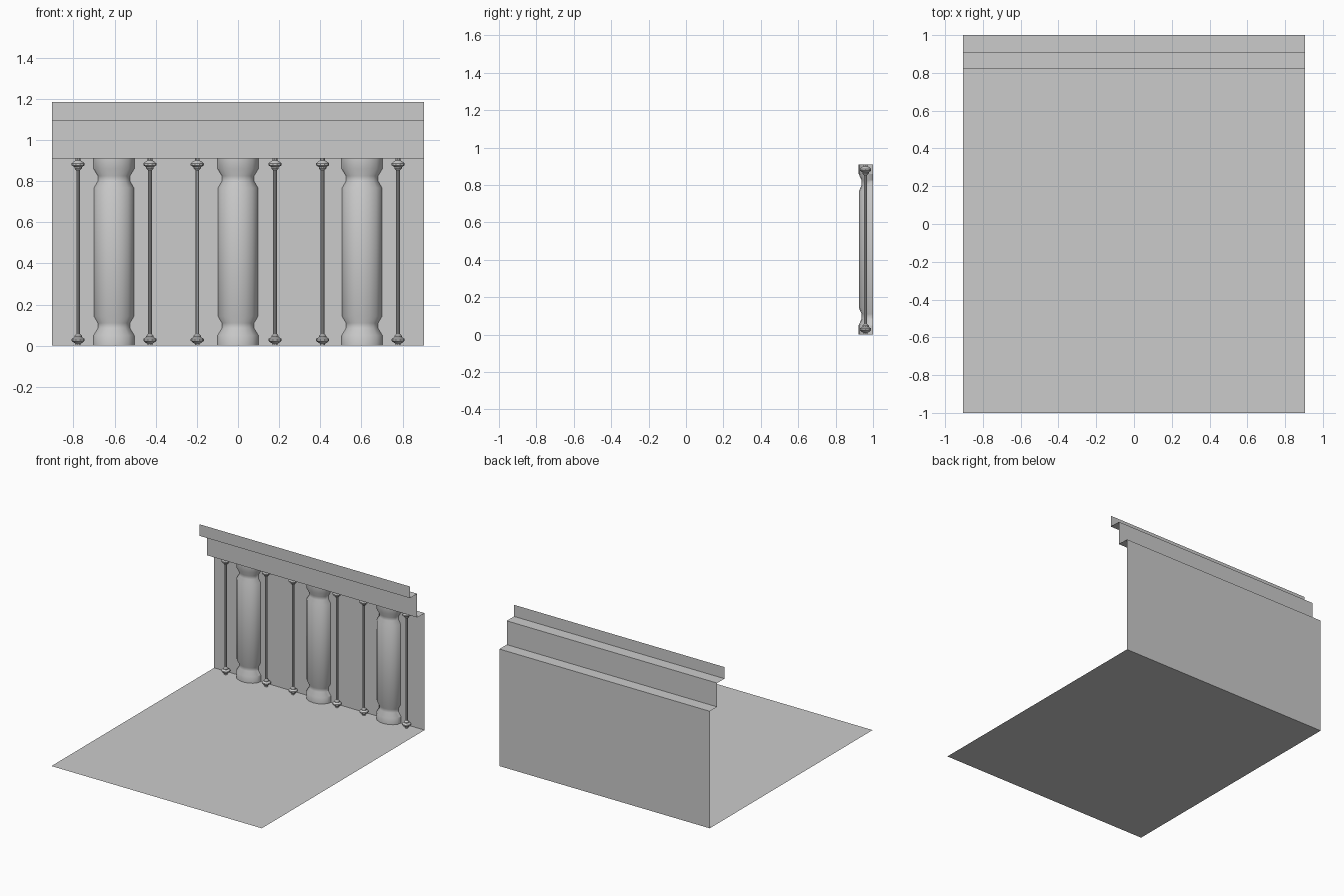
import bpy, math

cube = bpy.data.objects.get("Cube")
if cube:
    bpy.data.objects.remove(cube, do_unlink=True)

grey = bpy.data.materials.new("plain grey")
grey.use_nodes = True
colour = (0.6, 0.6, 0.6, 1)
grey.diffuse_color = colour
grey.node_tree.nodes["Principled BSDF"].inputs["Base Color"].default_value = colour

HALF_WIDTH = 0.905
WALL_Y = 1.0
WALL_TOP = 0.91


def make(name, verts, faces, location=(0, 0, 0), smooth=False):
    mesh = bpy.data.meshes.new(name)
    mesh.from_pydata(verts, [], faces)
    mesh.materials.append(grey)
    obj = bpy.data.objects.new(name, mesh)
    obj.location = location
    bpy.context.collection.objects.link(obj)
    if smooth:
        bpy.ops.object.select_all(action="DESELECT")
        obj.select_set(True)
        bpy.context.view_layer.objects.active = obj
        bpy.ops.object.shade_smooth_by_angle(angle=math.radians(30))
    return obj


def sheet(name, path):
    """Extrude a (y, z) path across the full width as a thin sheet."""
    verts = [(x, y, z) for y, z in path for x in (-HALF_WIDTH, HALF_WIDTH)]
    faces = [(2 * i, 2 * i + 1, 2 * i + 3, 2 * i + 2) for i in range(len(path) - 1)]
    return make(name, verts, faces)


def turned(name, lower, location, segments, sweep, depth=1.0):
    """Revolve a (radius, z) half profile, mirrored about mid height."""
    profile = lower + [(r, WALL_TOP - z) for r, z in reversed(lower)]
    n = segments + 1 if sweep < math.tau else segments
    verts = []
    for r, z in profile:
        for i in range(n):
            a = math.pi + sweep * i / segments
            verts.append((r * math.cos(a), r * depth * math.sin(a), z))
    faces = []
    for k in range(len(profile) - 1):
        for i in range(segments):
            j = (i + 1) % n
            faces.append((k * n + i, k * n + j, (k + 1) * n + j, (k + 1) * n + i))
    return make(name, verts, faces, location, smooth=True)


# Ground, wall and stepped cornice
sheet("floor", [(-1, 0), (WALL_Y, 0)])
sheet("wall", [(WALL_Y, 0), (WALL_Y, WALL_TOP)])
sheet("cornice", [(WALL_Y, WALL_TOP), (0.91, WALL_TOP), (0.91, 1.095),
                  (0.82, 1.095), (0.82, 1.185)])

# Flattened half columns against the wall
column = [(0.099, 0), (0.099, 0.05), (0.078, 0.085), (0.078, 0.11), (0.097, 0.143)]
for x, side in ((-0.603, "right"), (0, "middle"), (0.603, "left")):
    turned(side + "_half_column", column, (x, WALL_Y, 0), 8, math.pi, 0.78)

# Slender rods with a ringed knob at each end
rod = [(0.012, 0), (0.012, 0.01), (0.02, 0.014), (0.032, 0.024), (0.032, 0.033),
       (0.018, 0.042), (0.018, 0.048), (0.009, 0.058)]
for i, x in enumerate((-0.777, -0.428, -0.198, 0.18, 0.411, 0.778)):
    turned(f"rod_{i + 1}", rod, (x, 0.96, 0), 10, math.tau)
